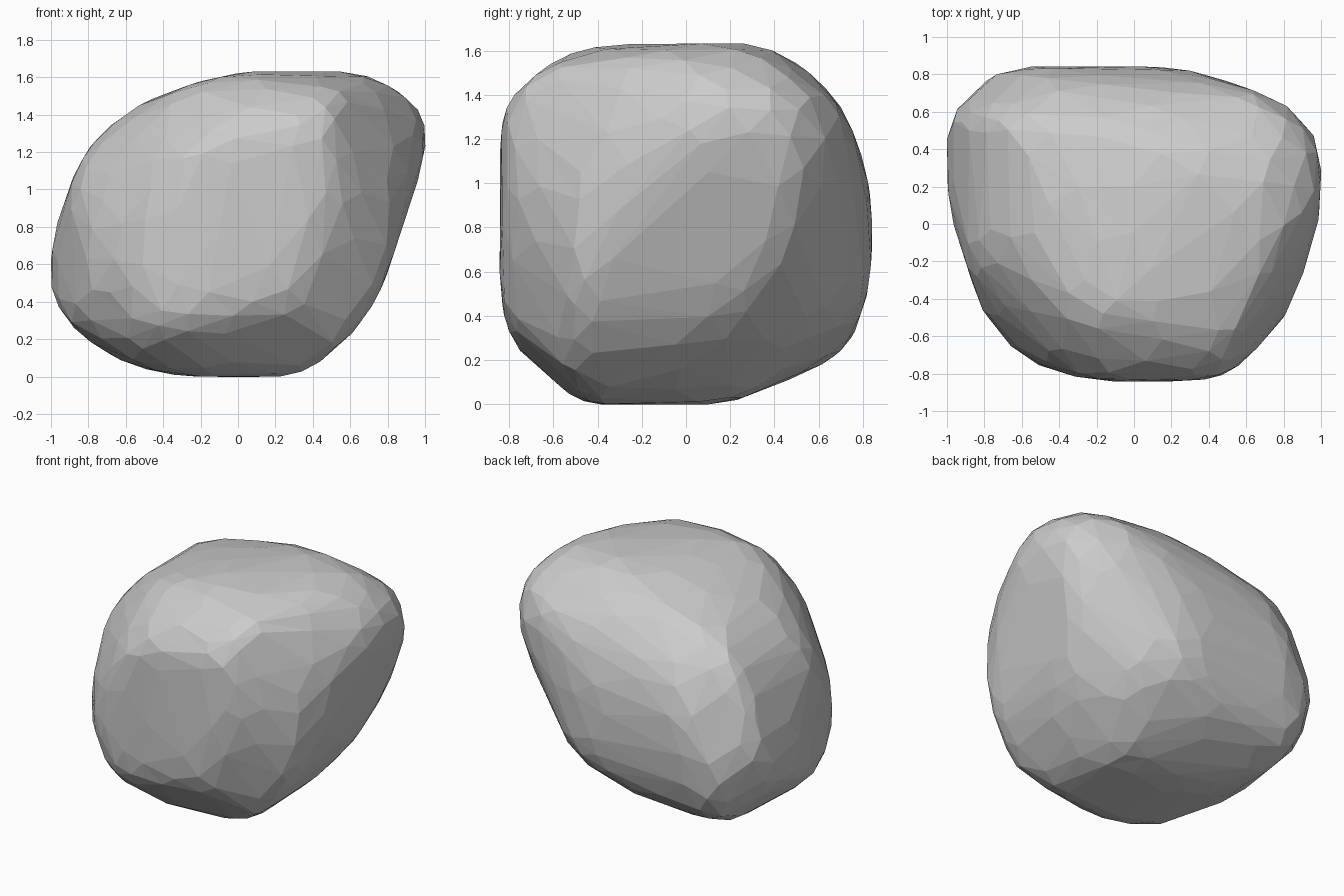
import bpy, bmesh, math
from mathutils import Vector

if "Cube" in bpy.data.objects:
    bpy.data.objects.remove(bpy.data.objects["Cube"])

MID = 0.815          # height of the rock's centre
K = 32               # higher = crisper edges between the rock's sides
S = math.sqrt(0.5)
X, Y, Z = Vector((1, 0, 0)), Vector((0, 1, 0)), Vector((0, 0, 1))

# Outlines of the rock (across, up) seen from six sides
front = [(-1, .52), (-.97, .8), (-.9, 1), (-.77, 1.25), (-.56, 1.43), (-.37, 1.52),
         (0, 1.6), (.69, 1.63), (.86, 1.55), (.96, 1.43), (1, 1.26), (.97, 1.08),
         (.7, .4), (.61, .23), (.4, .06), (.28, .01), (0, 0), (-.4, .04),
         (-.6, .08), (-.83, .2), (-.96, .38)]
side = [(-.85, 1.21), (-.79, 1.37), (-.58, 1.56), (-.37, 1.61), (.3, 1.63), (.56, 1.53),
        (.74, 1.28), (.79, 1.1), (.84, .72), (.82, .5), (.75, .31), (.55, .13),
        (.4, .07), (0, 0), (-.4, .01), (-.55, .04), (-.74, .22), (-.8, .33), (-.83, .6)]
top = [(-1, .3), (-.985, .55), (-.9, .67), (-.75, .79), (-.35, .85), (.33, .8),
       (.56, .74), (.83, .62), (.93, .53), (1, .33), (1, .12), (.88, -.32),
       (.8, -.49), (.6, -.73), (.48, -.8), (.08, -.84), (-.23, -.82), (-.55, -.74),
       (-.82, -.45), (-.93, -.07)]
front_right = [(-.19, .79), (.23, .8), (.64, .73), (.95, .56), (1.04, .28), (.99, .08),
               (.84, -.27), (.54, -.61), (.26, -.82), (-.04, -.91), (-.18, -.91),
               (-.56, -.79), (-.84, -.57), (-.92, -.3), (-.84, .2), (-.73, .43), (-.54, .64)]
back_left = [(-.75, .82), (-.51, .88), (-.09, .92), (.2, .9), (.48, .78), (.67, .61),
             (.86, .2), (.92, -.35), (.84, -.57), (.68, -.75), (.41, -.87), (.07, -.89),
             (-.29, -.76), (-.64, -.56), (-.81, -.36), (-1.04, .36), (-1.03, .51), (-.98, .64)]
back_right = [(-.44, 1.03), (-.25, 1.04), (.05, .94), (.68, .58), (.93, .34), (1.07, -.02),
              (1.1, -.2), (1.04, -.46), (.91, -.6), (.16, -.96), (-.01, -.97),
              (-.34, -.88), (-.78, -.55), (-.93, -.05), (-.91, .31), (-.76, .7), (-.58, .95)]


def cutting_planes(above, below, steps=20):
    """Planes touching every outline, as (normal, distance from the centre)."""
    def tilted(x, y, degrees):
        a = math.radians(degrees)
        return Vector((x * S * math.sin(a), y * S * math.sin(a), math.cos(a)))
    views = [(front, X, Z, MID), (side, Y, Z, MID), (top, X, Y, 0),
             (front_right, Vector((S, S, 0)), tilted(-1, 1, above), 0),
             (back_left, Vector((-S, -S, 0)), tilted(1, -1, above), 0),
             (back_right, Vector((-S, S, 0)), tilted(1, 1, below), 0)]
    planes = []
    for outline, across, up, drop in views:
        for i in range(steps):
            a = 2 * math.pi * i / steps
            c, s = math.cos(a), math.sin(a)
            dist = max(c * u + s * (v - drop) for u, v in outline)
            planes.append((across * c + up * s, dist))
    return planes


def ball(subdivisions):
    bm = bmesh.new()
    bmesh.ops.create_icosphere(bm, subdivisions=subdivisions, radius=1)
    return bm, [v.co.normalized() for v in bm.verts]


def facing_planes(rays, planes):
    """For each ray, the planes it runs towards."""
    result = []
    for u in rays:
        dots = [(j, n.dot(u)) for j, (n, d) in enumerate(planes)]
        result.append([(j, t) for j, t in dots if t > 0.4])
    return result


def misfit(above, below):
    """How badly the outlines disagree for a given tilt of the angled views."""
    planes = cutting_planes(above, below)
    reach = [0] * len(planes)
    for near in facing_planes(test_rays, planes):
        r = min(planes[j][1] / t for j, t in near)
        for j, t in near:
            reach[j] = max(reach[j], t * r)
    return sum((d - h) ** 2 for (n, d), h in zip(planes, reach))


# Tilt of the angled views: the one where all outlines agree best
test, test_rays = ball(4)
test.free()
tilts = [10, 12.5, 15, 17.5, 20, 22.5, 25, 27.5, 30, 32.5, 35, 40]
above = below = 25
for turn in range(2):
    above = min(tilts, key=lambda a: misfit(a, below))
    below = min(tilts, key=lambda b: misfit(above, b))

# Rock: a ball squeezed between rounded cutting planes
bm, rays = ball(5)
planes = cutting_planes(above, below)
target = [d for n, d in planes]
dist = target[:]
facing = facing_planes(rays, planes)
for step in range(40):
    reach = [0.01] * len(planes)
    for vert, u, near in zip(bm.verts, rays, facing):
        r = sum((t / dist[j]) ** K for j, t in near) ** (-1 / K)
        vert.co = u * r
        for j, t in near:
            if t * r > reach[j]:
                reach[j] = t * r
    # nudge the planes until the rounded rock touches the outlines
    for j, want in enumerate(target):
        moved = dist[j] * (want * 1.004 / reach[j]) ** 0.8
        dist[j] = min(max(moved, want * 0.97), want * 1.6)

mesh = bpy.data.meshes.new("rock")
bm.to_mesh(mesh)
bm.free()
rock = bpy.data.objects.new("rock", mesh)
rock.location.z = MID
bpy.context.collection.objects.link(rock)

# Irregular flat facets
facets = rock.modifiers.new("facets", 'DECIMATE')
facets.ratio = 0.1
